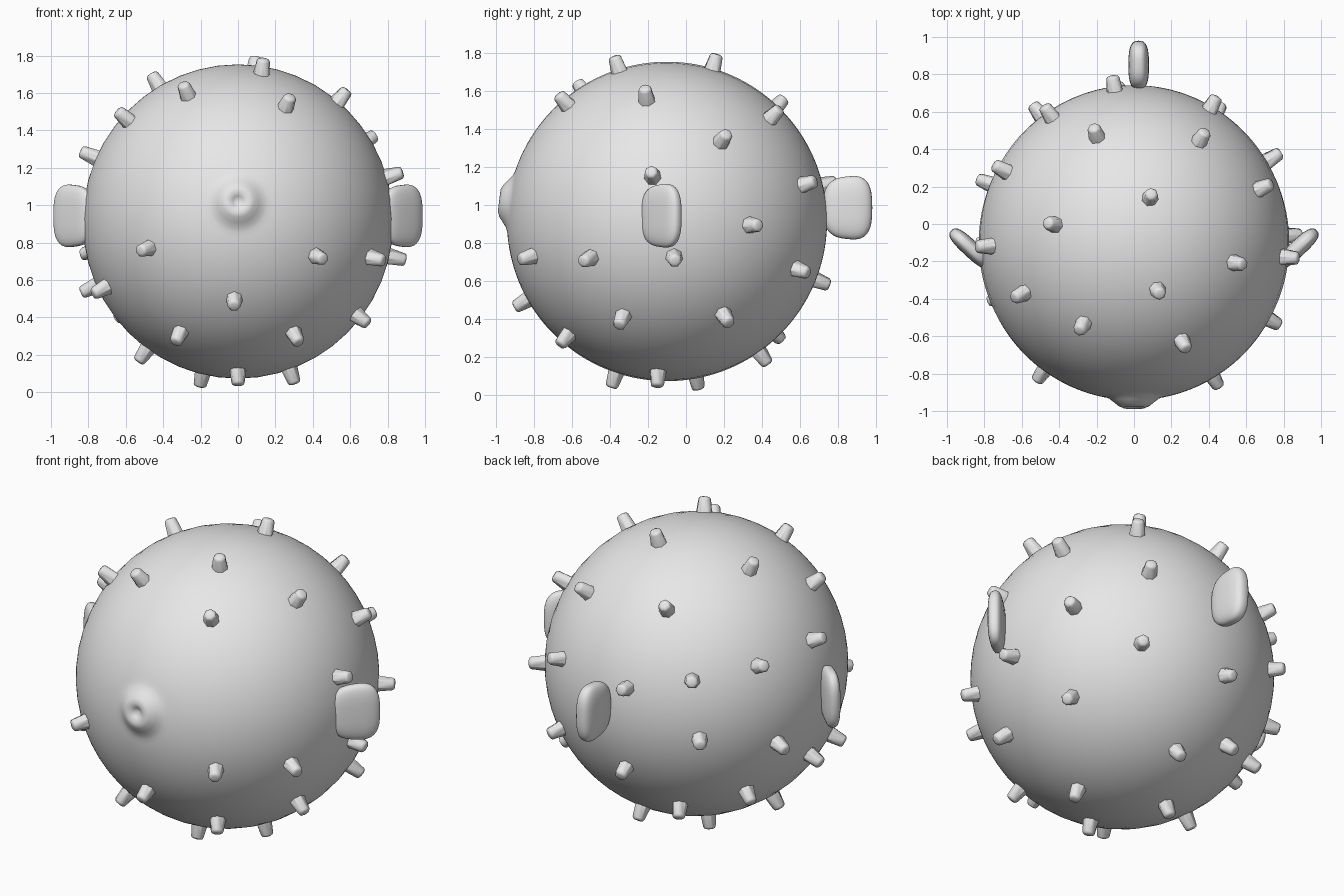
import bpy, bmesh, math
from mathutils import Vector, Matrix

cube = bpy.data.objects.get("Cube")
if cube:
    bpy.data.objects.remove(cube, do_unlink=True)

GREY = (0.8, 0.8, 0.8, 1.0)
grey = bpy.data.materials.new("plain_grey")
grey.use_nodes = True
grey.diffuse_color = GREY
grey.node_tree.nodes["Principled BSDF"].inputs["Base Color"].default_value = GREY

CENTRE = Vector((0, -0.1, 0.913))


def finish(bm, name, angle):
    """Turn a bmesh into a shaded object with the grey material."""
    bmesh.ops.recalc_face_normals(bm, faces=bm.faces)
    mesh = bpy.data.meshes.new(name)
    bm.to_mesh(mesh)
    bm.free()
    mesh.materials.append(grey)
    obj = bpy.data.objects.new(name, mesh)
    bpy.context.collection.objects.link(obj)
    bpy.ops.object.select_all(action="DESELECT")
    obj.select_set(True)
    bpy.context.view_layer.objects.active = obj
    bpy.ops.object.shade_smooth_by_angle(angle=math.radians(angle))
    return obj


def smoothstep(t):
    t = max(0.0, min(1.0, t))
    return t * t * (3 - 2 * t)


# Round body, with one pole turned forward to carry the puckered mouth
def make_body():
    bm = bmesh.new()
    bmesh.ops.create_uvsphere(bm, u_segments=48, v_segments=96, radius=1)
    mouth = Vector((0, -1, 0.125)).normalized()
    turn = Vector((0, 0, 1)).rotation_difference(mouth).to_matrix()
    for v in bm.verts:
        d = (turn @ v.co).normalized()
        a = d.angle(mouth)
        lip = 0.05 * smoothstep((0.19 - a) / 0.13)
        dent = 0.04 * smoothstep((0.06 - a) / 0.06)
        v.co = CENTRE + Vector((d.x * 0.83, d.y * 0.842, d.z * 0.84)) + d * (lip - dent)
    finish(bm, "body", 60)


# Thick rounded paddle: half sizes are length, thickness and height
def make_fin(name, centre, half, heading):
    bm = bmesh.new()
    bmesh.ops.create_uvsphere(bm, u_segments=32, v_segments=20, radius=1)
    for v in bm.verts:
        v.co = Vector([h * math.copysign(abs(c) ** 0.7, c) for h, c in zip(half, v.co)])
        v.co.z *= 1 + 0.6 * v.co.x
    place = Matrix.Translation(centre) @ Matrix.Rotation(math.radians(heading), 4, "Z")
    bm.transform(place)
    finish(bm, name, 60)


# Blunt spike standing on the skin, pointing away from the body centre
def make_spike(name, direction):
    bm = bmesh.new()
    bmesh.ops.create_cone(bm, cap_ends=True, segments=7, radius1=0.052,
                          radius2=0.034, depth=0.14)
    rim = [e for e in bm.edges if all(v.co.z > 0 for v in e.verts)]
    bmesh.ops.bevel(bm, geom=rim, offset=0.014, segments=2, profile=0.5, affect="EDGES")
    out = direction.normalized()
    place = (Matrix.Translation(CENTRE + out * 0.853)
             @ out.to_track_quat("Z", "Y").to_matrix().to_4x4())
    bm.transform(place)
    finish(bm, name, 50)


make_body()
for side, name in ((1, "left_fin"), (-1, "right_fin")):
    make_fin(name, (0.875 * side, -0.13, 0.943), (0.14, 0.045, 0.165), 90 - side * 47)
make_fin("tail_fin", (0.025, 0.85, 0.985), (0.13, 0.055, 0.165), 90)

# Spike directions from the body centre, scattered all over
SPIKES = (
    # upper half
    (.13, -.26, .82), (.09, .25, .84), (.26, -.53, .62), (-.28, -.45, .7),
    (-.61, -.28, .56), (.55, -.11, .66), (.7, .3, .44), (.36, .56, .56),
    (.84, -.08, .25), (-.44, .1, .75), (-.21, .6, .63), (-.72, .4, .33),
    (-.81, -.02, .36), (-.46, .7, .28), (-.11, .86, .2), (.42, .74, .2),
    # lower front
    (-.5, -.71, -.15), (.43, -.73, -.19), (-.02, -.76, -.43), (-.32, -.54, -.62),
    (.31, -.54, -.62), (-.74, -.3, -.37), (.66, -.24, -.52), (.74, -.42, -.2),
    # lower sides, underside and back
    (.86, .04, -.2), (.75, .46, -.02), (.64, .31, -.51), (.45, .71, -.26),
    (.29, -.05, -.83), (0, -.28, -.84), (-.2, .16, -.86), (-.51, -.04, -.72),
    (-.81, .33, -.17), (-.81, 0, -.37), (-.62, .38, -.5), (-.08, .81, -.32),
    (.02, .5, -.71), (-.29, .58, -.6), (-.52, .71, -.07),
)
for i, d in enumerate(SPIKES):
    make_spike(f"spike_{i + 1}", Vector(d))
